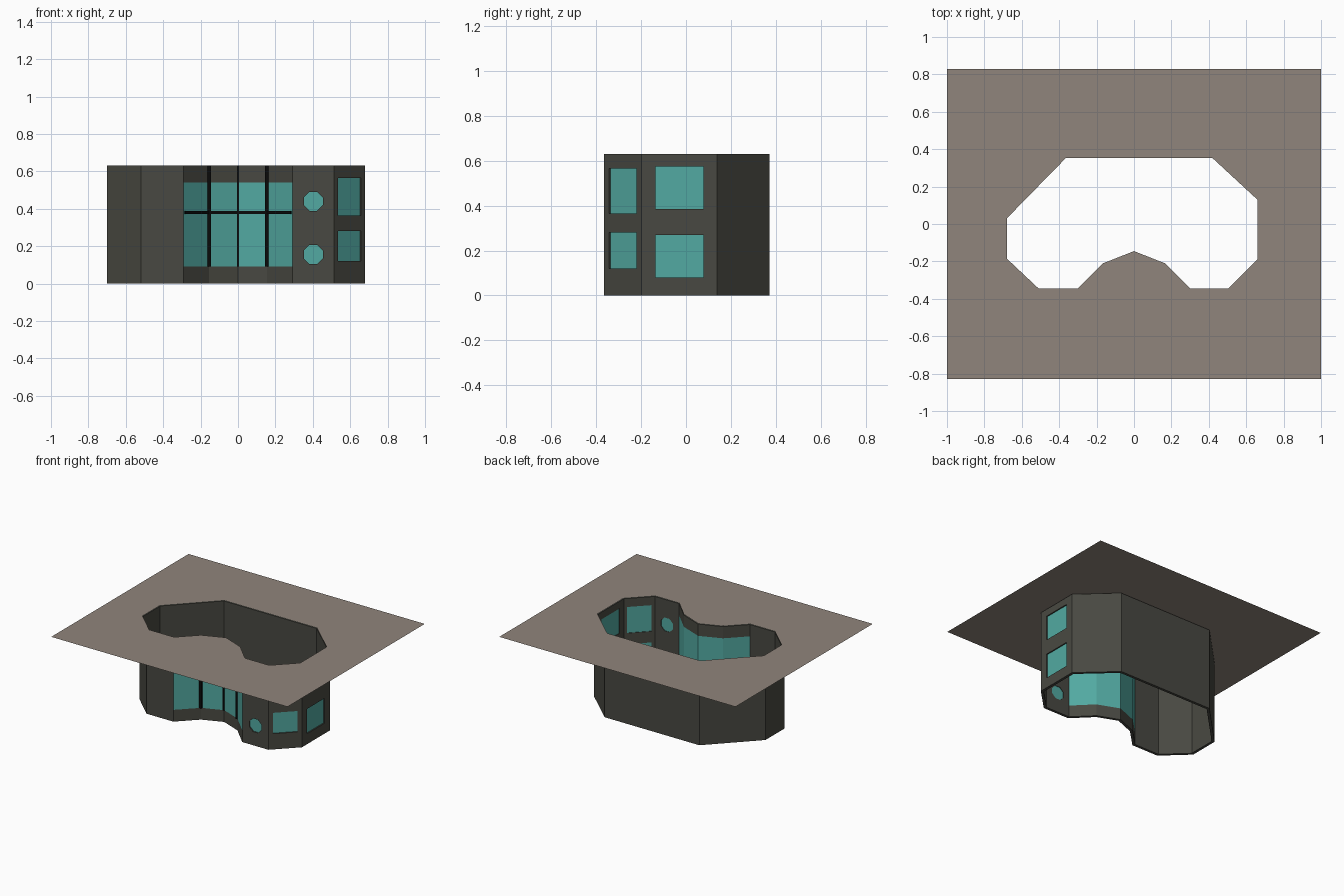
import bpy, bmesh, math
from mathutils import Vector

cube = bpy.data.objects.get("Cube")
if cube:
    bpy.data.objects.remove(cube)


def material(name, rgb):
    m = bpy.data.materials.new(name)
    m.use_nodes = True
    m.diffuse_color = (*rgb, 1)
    bsdf = m.node_tree.nodes["Principled BSDF"]
    bsdf.inputs["Base Color"].default_value = (*rgb, 1)
    bsdf.inputs["Roughness"].default_value = 0.8
    return m


WALL = material("dark wall", (0.066, 0.066, 0.054))
GLASS = material("teal glass", (0.085, 0.40, 0.36))
GROUND = material("brown ground", (0.28, 0.235, 0.20))
BLACK = material("black bar", (0.003, 0.003, 0.003))

TOP, THICK = 0.63, 0.02

# Inner footprint, counterclockwise, starting at the left end of the bay
inner = [Vector(p) for p in [
    (-0.3, -0.345), (-0.165, -0.21), (0, -0.145), (0.165, -0.21), (0.3, -0.345),
    (0.505, -0.345), (0.66, -0.19), (0.66, 0.13), (0.42, 0.352), (-0.365, 0.352),
    (-0.68, 0.03), (-0.68, -0.185), (-0.51, -0.345)]]
N = len(inner)
BAY = range(4)


def normal(i):
    d = (inner[(i + 1) % N] - inner[i]).normalized()
    return Vector((d.y, -d.x))


def mitre(i):
    a, b = normal(i - 1 if i else N - 1), normal(i)
    return inner[i] + (a + b) * THICK / (1 + a.dot(b))


outer = [mitre(i) for i in range(N)]


def finish(name, bm, *mats):
    bmesh.ops.recalc_face_normals(bm, faces=bm.faces)
    me = bpy.data.meshes.new(name)
    bm.to_mesh(me)
    bm.free()
    for m in mats:
        me.materials.append(m)
    ob = bpy.data.objects.new(name, me)
    bpy.context.scene.collection.objects.link(ob)
    return ob


def prism(bm, face, outline, near, far):
    """Extrude an outline of (along, z) points between two depths of a wall."""
    p, q = inner[face], inner[(face + 1) % N]
    along, n, mid = (q - p).normalized(), normal(face), (p + q) / 2
    rings = []
    for depth in (near, far):
        ring = []
        for u, z in outline:
            xy = mid + along * u + n * depth
            ring.append(bm.verts.new((xy.x, xy.y, z)))
        rings.append(ring)
    a, b = rings
    bm.faces.new(a)
    bm.faces.new(b[::-1])
    for i in range(len(a)):
        j = (i + 1) % len(a)
        bm.faces.new((a[i], b[i], b[j], a[j]))


def rect(half, low, high):
    return [(-half, low), (half, low), (half, high), (-half, high)]


def octagon(r, z):
    angles = [math.pi * (k + 0.5) / 4 for k in range(8)]
    return [(r * math.cos(a), z + r * math.sin(a)) for a in angles]


# Hollow wall shell, with the middle band of the bay glazed
bm = bmesh.new()
levels = [0, 0.09, 0.54, TOP]
shell = [[[bm.verts.new((p.x, p.y, z)) for p in ring] for z in levels]
         for ring in (inner, outer)]
for i in range(N):
    j = (i + 1) % N
    for side in shell:
        for k in range(3):
            f = bm.faces.new((side[k][i], side[k][j], side[k + 1][j], side[k + 1][i]))
            f.material_index = 1 if i in BAY and k == 1 else 0
    for k in (0, 3):
        bm.faces.new((shell[0][k][i], shell[0][k][j], shell[1][k][j], shell[1][k][i]))
walls = finish("walls", bm, WALL, GLASS)

# Window openings and their recessed panes
windows = [
    (4, octagon(0.055, 0.155)), (4, octagon(0.055, 0.44)),
    (5, rect(0.087, 0.12, 0.28)), (5, rect(0.087, 0.365, 0.565)),
    (6, rect(0.107, 0.08, 0.27)), (6, rect(0.107, 0.385, 0.575))]
cuts, panes = bmesh.new(), bmesh.new()
for face, outline in windows:
    prism(cuts, face, outline, -0.02, THICK + 0.02)
    prism(panes, face, outline, 0.004, 0.011)
cutter = finish("window_cutter", cuts, WALL)
cutter.hide_render = True
cutter.hide_set(True)
cutter.display_type = 'WIRE'
finish("window_panes", panes, GLASS)
mod = walls.modifiers.new("openings", 'BOOLEAN')
mod.object = cutter
mod.operation = 'DIFFERENCE'
mod.solver = 'EXACT'

# Bake the openings so the cutter can go
bpy.context.view_layer.update()
cut_mesh = bpy.data.meshes.new_from_object(
    walls.evaluated_get(bpy.context.evaluated_depsgraph_get()))
walls.modifiers.clear()
walls.data = cut_mesh
bpy.data.objects.remove(cutter)

# Bay glazing bars: a rail on each facet and a post at each bend
bm = bmesh.new()
for i in BAY:
    half = (inner[i + 1] - inner[i]).length / 2
    prism(bm, i, rect(half, 0.372, 0.387), 0.016, 0.026)
finish("bay_rails", bm, BLACK)

bm = bmesh.new()
for i, width in ((1, 0.02), (2, 0.012), (3, 0.02)):
    geo = bmesh.ops.create_cube(bm, size=1)["verts"]
    bmesh.ops.scale(bm, vec=(width, 0.02, TOP - 0.09), verts=geo)
    bmesh.ops.translate(bm, vec=(outer[i].x, outer[i].y, (TOP + 0.09) / 2), verts=geo)
finish("bay_posts", bm, BLACK)

# Flat ground sheet with the footprint left open
bm = bmesh.new()
border = [Vector(p) for p in ((-1, -0.83), (1, -0.83), (1, 0.83), (-1, 0.83))]
edges = []
for loop in (border, inner):
    vs = [bm.verts.new((p.x, p.y, 0.637)) for p in loop]
    edges += [bm.edges.new((vs[i - 1], vs[i])) for i in range(len(vs))]
bmesh.ops.triangle_fill(bm, edges=edges, use_beauty=True, normal=(0, 0, 1))
ground = finish("ground_sheet", bm, GROUND)
if ground.data.polygons[0].normal.z < 0:
    ground.data.flip_normals()
